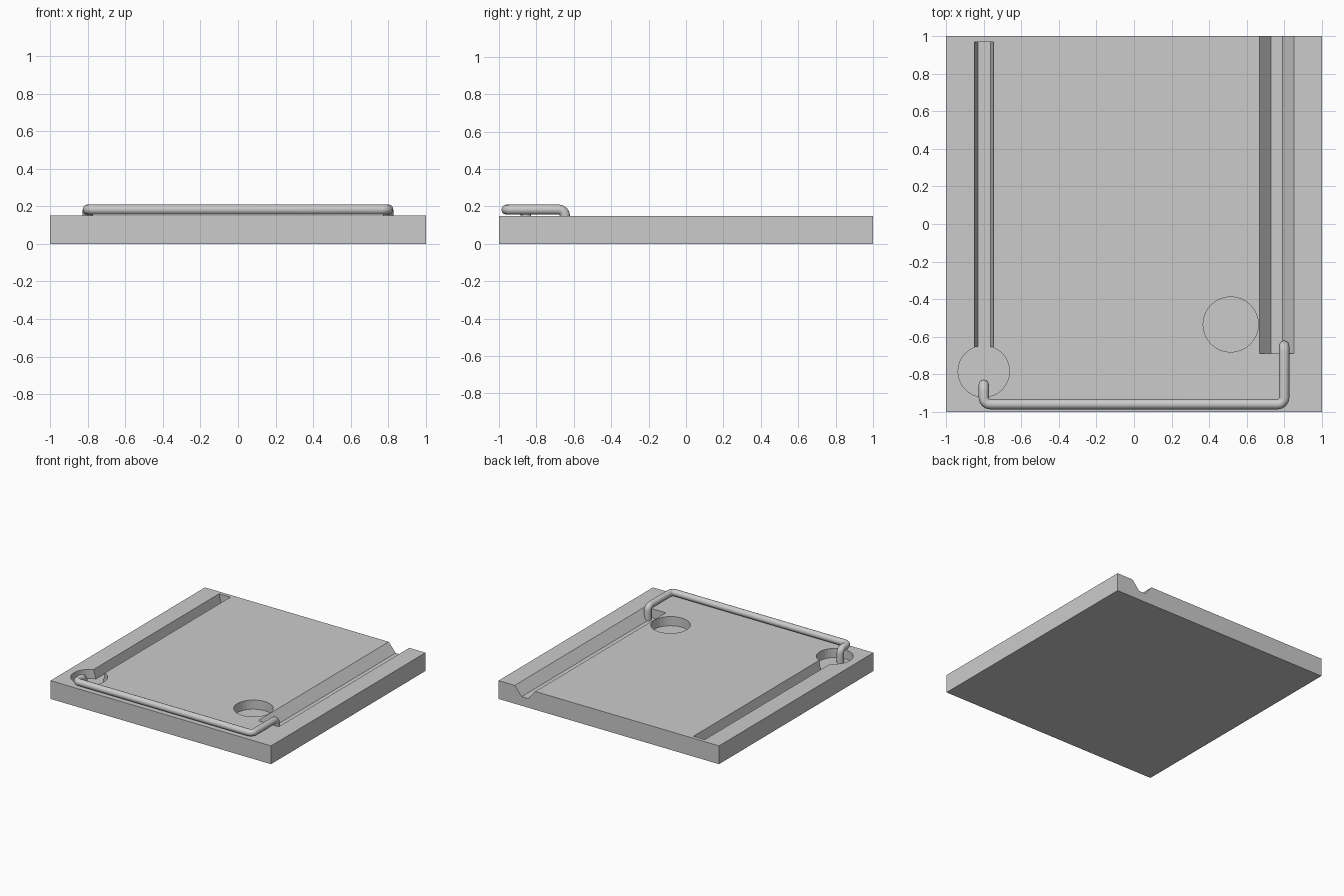
import bpy, bmesh, math
from mathutils import Vector

if "Cube" in bpy.data.objects:
    bpy.data.objects.remove(bpy.data.objects["Cube"])

TOP, FLOOR = 0.15, 0.075      # slab top and recess floor heights

grey = bpy.data.materials.new("light_grey")
grey.diffuse_color = (0.6, 0.6, 0.6, 1)
grey.use_nodes = True
grey.node_tree.nodes["Principled BSDF"].inputs["Base Color"].default_value = grey.diffuse_color


def make_object(name, bm):
    bmesh.ops.recalc_face_normals(bm, faces=bm.faces[:])
    me = bpy.data.meshes.new(name)
    bm.to_mesh(me)
    bm.free()
    ob = bpy.data.objects.new(name, me)
    bpy.context.collection.objects.link(ob)
    me.materials.append(grey)
    return ob


def prism(name, profile, direction):
    """Extrude a closed 3D polygon along a direction."""
    bm = bmesh.new()
    face = bm.faces.new([bm.verts.new(p) for p in profile])
    ext = bmesh.ops.extrude_face_region(bm, geom=[face])
    verts = [g for g in ext["geom"] if isinstance(g, bmesh.types.BMVert)]
    bmesh.ops.translate(bm, verts=verts, vec=direction)
    return make_object(name, bm)


def groove(name, x0, x1, x2, x3, y0, y1):
    """Trapezoid trough: x0/x3 at the slab top, x1/x2 on the floor."""
    up = 0.05
    k = up / (TOP - FLOOR)
    prof = [(x0 - (x1 - x0) * k, TOP + up), (x1, FLOOR),
            (x2, FLOOR), (x3 + (x3 - x2) * k, TOP + up)]
    return prism(name, [(x, y0, z) for x, z in prof], (0, y1 - y0, 0))


def pocket(name, x, y, r, n=32):
    ring = [(x + r * math.cos(2 * math.pi * i / n),
             y + r * math.sin(2 * math.pi * i / n), FLOOR) for i in range(n)]
    return prism(name, ring, (0, 0, 0.2))


# base slab with recesses cut into it
base = prism("base_slab", [(-1, -1, 0), (1, -1, 0), (1, 1, 0), (-1, 1, 0)],
             (0, 0, TOP))
cutters = [
    pocket("left_pocket_cutter", -0.80, -0.785, 0.137),
    groove("left_groove_cutter", -0.85, -0.832, -0.765, -0.747, -0.75, 0.97),
    pocket("right_pocket_cutter", 0.515, -0.535, 0.147),
    groove("right_channel_cutter", 0.667, 0.73, 0.79, 0.853, -0.69, 1.1),
]
for c in cutters:
    c.hide_render = True
    c.hide_viewport = True
    m = base.modifiers.new(c.name, 'BOOLEAN')
    m.operation = 'DIFFERENCE'
    m.solver = 'EXACT'
    m.object = c


def fillet(points, r, steps=6):
    """Round the inner corners of a right-angled path."""
    pts = [Vector(p) for p in points]
    out = [pts[0]]
    for a, b, c in zip(pts, pts[1:], pts[2:]):
        u, v = (a - b).normalized(), (c - b).normalized()
        centre = b + (u + v) * r
        for i in range(steps + 1):
            t = math.pi / 2 * i / steps
            out.append(centre - v * r * math.cos(t) - u * r * math.sin(t))
    return out + [pts[-1]]


# bent wire rod linking the left pocket and the right channel
Z = 0.183
path = fillet([(-0.80, -0.855, FLOOR), (-0.80, -0.855, Z), (-0.80, -0.96, Z),
               (0.80, -0.96, Z), (0.80, -0.647, Z), (0.80, -0.647, FLOOR)], 0.035)
cu = bpy.data.curves.new("bent_rod", 'CURVE')
cu.dimensions = '3D'
cu.bevel_depth = 0.027
cu.bevel_resolution = 4
cu.use_fill_caps = True
sp = cu.splines.new('POLY')
sp.points.add(len(path) - 1)
for p, co in zip(sp.points, path):
    p.co = (*co, 1)
cu.materials.append(grey)
rod = bpy.data.objects.new("bent_rod", cu)
bpy.context.collection.objects.link(rod)
bpy.ops.object.select_all(action='DESELECT')
rod.select_set(True)
bpy.context.view_layer.objects.active = rod
bpy.ops.object.convert(target='MESH')
bpy.ops.object.shade_smooth_by_angle(angle=math.radians(40))
